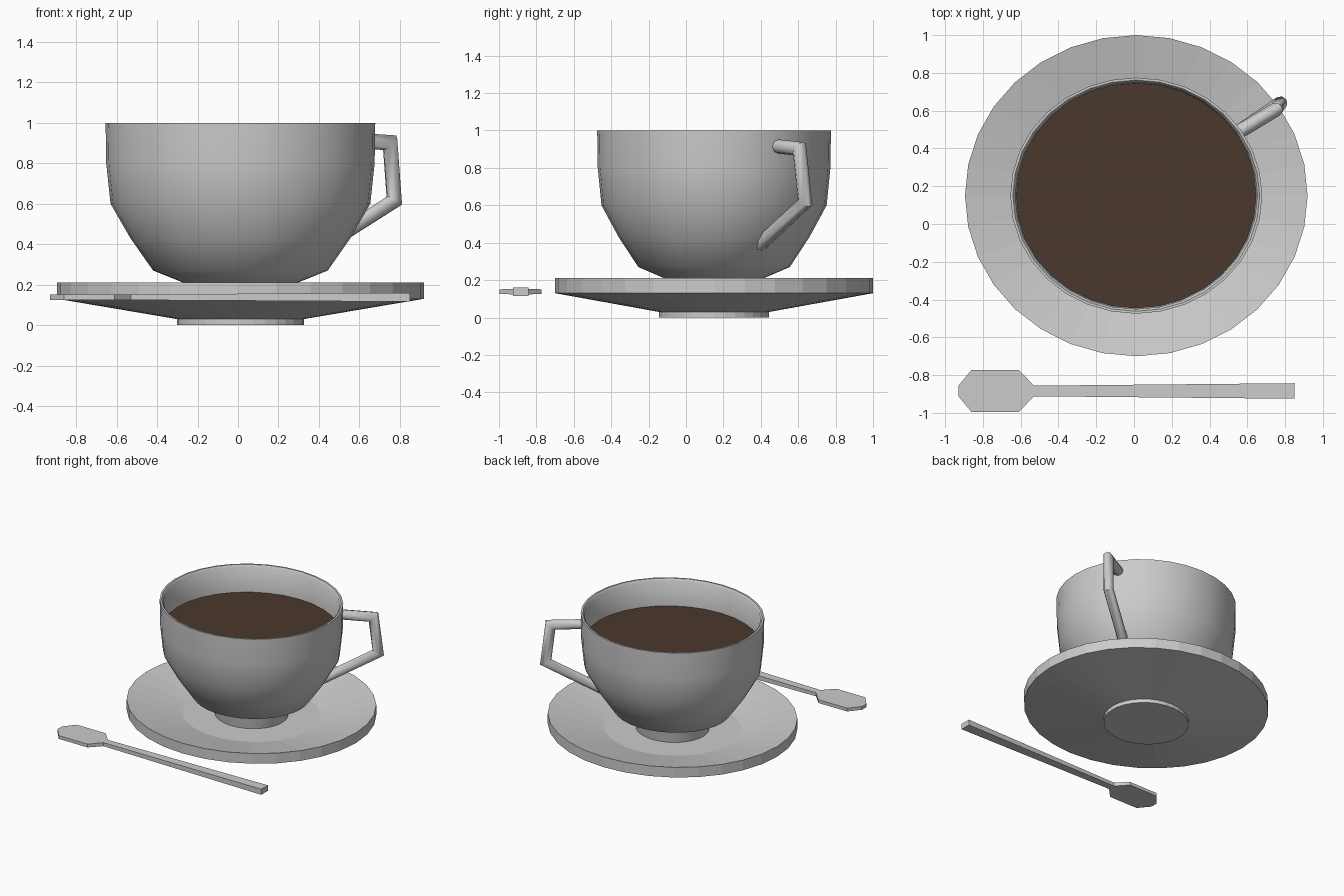
import bpy, bmesh, math
from mathutils import Vector

if "Cube" in bpy.data.objects:
    bpy.data.objects.remove(bpy.data.objects["Cube"])

CX, CY, SX, SIDES = 0.012, 0.15, 1.067, 32


def finish(bm, name, smooth=None):
    bmesh.ops.recalc_face_normals(bm, faces=bm.faces)
    mesh = bpy.data.meshes.new(name)
    bm.to_mesh(mesh)
    bm.free()
    ob = bpy.data.objects.new(name, mesh)
    bpy.context.collection.objects.link(ob)
    if smooth:
        bpy.ops.object.select_all(action='DESELECT')
        ob.select_set(True)
        bpy.context.view_layer.objects.active = ob
        bpy.ops.object.shade_smooth_by_angle(angle=math.radians(smooth))
    return ob


def skin(bm, rings):
    """Bridge consecutive vertex rings and cap both ends."""
    for a, b in zip(rings, rings[1:]):
        n = len(a)
        for i in range(n):
            bm.faces.new((a[i], a[(i + 1) % n], b[(i + 1) % n], b[i]))
    bm.faces.new(rings[0])
    bm.faces.new(rings[-1])


def lathe(name, profile, smooth=None):
    """Slightly oval turned shape from (radius, z) points."""
    bm = bmesh.new()
    angles = [2 * math.pi * i / SIDES for i in range(SIDES)]
    skin(bm, [[bm.verts.new((CX + SX * r * math.cos(a), CY + r * math.sin(a), z))
               for a in angles] for r, z in profile])
    return finish(bm, name, smooth)


# Saucer with foot and recessed well
lathe("saucer", [(0.295, 0), (0.295, 0.03), (0.85, 0.13), (0.85, 0.21), (0.47, 0.12)])

# Cup: foot, outer wall, rim, inner wall
lathe("cup", [(0.25, 0.115), (0.265, 0.21), (0.405, 0.27), (0.51, 0.43), (0.602, 0.60),
              (0.622, 0.80), (0.625, 1.0), (0.612, 1.0), (0.60, 0.985), (0.597, 0.80),
              (0.575, 0.61), (0.485, 0.45), (0.385, 0.30), (0.25, 0.25)], 40)

# Coffee surface
coffee = lathe("coffee", [(0.575, 0.65), (0.597, 0.79)], 30)
mat = bpy.data.materials.new("coffee_brown")
mat.diffuse_color = (0.07, 0.04, 0.026, 1)
mat.use_nodes = True
mat.node_tree.nodes["Principled BSDF"].inputs["Base Color"].default_value = mat.diffuse_color
coffee.data.materials.append(mat)

# Handle: mitred eight-sided tube
path = [Vector(p) for p in ((0.55, 0.485, 0.915), (0.752, 0.607, 0.902),
                            (0.773, 0.637, 0.615), (0.42, 0.395, 0.39))]
side = (path[1] - path[0]).cross(path[2] - path[1]).normalized()
dirs = [(b - a).normalized() for a, b in zip(path, path[1:])]
bm = bmesh.new()
rings = []
for i, p in enumerate(path):
    d0, d1 = dirs[max(i - 1, 0)], dirs[min(i, len(dirs) - 1)]
    t = (d0 + d1).normalized()
    up = t.cross(side).normalized() / t.dot(d1)
    rings.append([bm.verts.new(p + 0.038 * (side * math.cos(a) + up * math.sin(a)))
                  for a in (2 * math.pi * k / 8 for k in range(8))])
skin(bm, rings)
finish(bm, "handle", 50)

# Spoon: rectangular sections (x, half width, half thickness)
bm = bmesh.new()
skin(bm, [[bm.verts.new((x, -0.884 + sy * w, 0.138 + sz * t))
           for sy, sz in ((-1, -1), (1, -1), (1, 1), (-1, 1))]
          for x, w, t in ((-0.93, 0.027, 0.013), (-0.86, 0.112, 0.013), (-0.61, 0.112, 0.013),
                          (-0.53, 0.028, 0.014), (0.85, 0.041, 0.022))])
finish(bm, "spoon")
